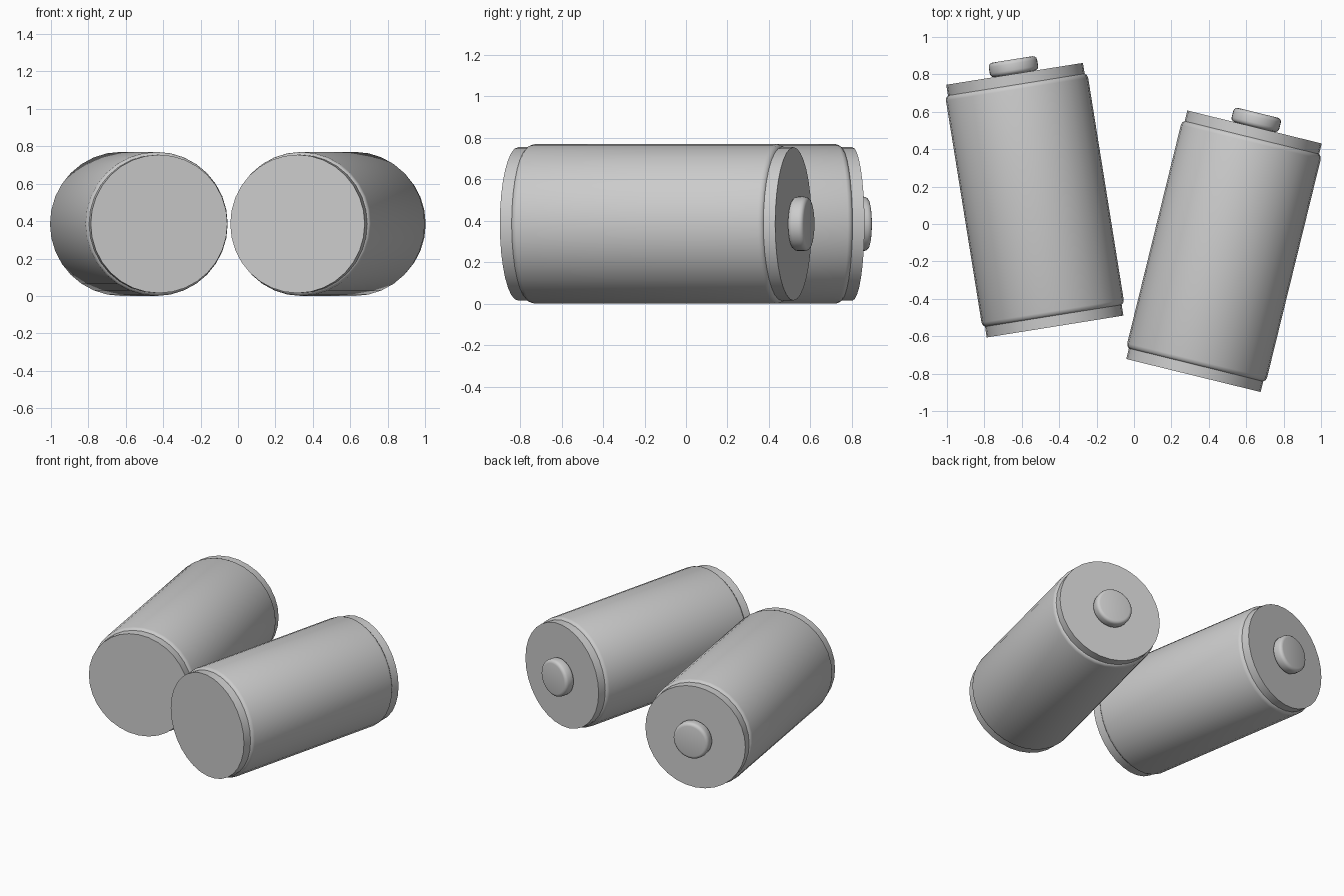
import bpy
import math
from mathutils import Matrix, Vector

cube = bpy.data.objects.get("Cube")
if cube:
    bpy.data.objects.remove(cube, do_unlink=True)

grey = bpy.data.materials.new("plain_grey")
grey.use_nodes = True
colour = (0.6, 0.6, 0.6, 1)
grey.diffuse_color = colour
grey.node_tree.nodes["Principled BSDF"].inputs["Base Color"].default_value = colour

SIDES = 32
LENGTH = 1.368      # both caps included, button excluded
BODY_RADIUS = 0.385
CAP_RADIUS = 0.37
CAP_DEPTH = 0.055


def disc(name, frame, radius, start, end, bevel=0.0):
    """Cylinder along the cell axis, from start to end, with rounded rims."""
    bpy.ops.mesh.primitive_cylinder_add(vertices=SIDES, radius=radius, depth=end - start)
    obj = bpy.context.object
    obj.name = name
    obj.data.materials.append(grey)
    if bevel:
        mod = obj.modifiers.new("rounded_rims", 'BEVEL')
        mod.width = bevel
        mod.segments = 3
        mod.limit_method = 'ANGLE'
        mod.angle_limit = math.radians(60)
        bpy.ops.object.modifier_apply(modifier=mod.name)
    bpy.ops.object.shade_smooth_by_angle(angle=math.radians(35))
    obj.matrix_world = frame @ Matrix.Translation((0, 0, (start + end) / 2))


def battery(side, base, turn):
    # The cell axis lies flat, pointing to the back and turned about z
    frame = (Matrix.Translation(Vector((*base, BODY_RADIUS)))
             @ Matrix.Rotation(math.radians(turn), 4, 'Z')
             @ Matrix.Rotation(math.radians(-90), 4, 'X'))
    top = LENGTH - CAP_DEPTH
    disc(side + "_bottom_cap", frame, CAP_RADIUS, 0, CAP_DEPTH + 0.01)
    disc(side + "_body", frame, BODY_RADIUS, CAP_DEPTH, top, 0.028)
    disc(side + "_top_cap", frame, CAP_RADIUS, top - 0.01, LENGTH)
    disc(side + "_button", frame, 0.131, LENGTH, LENGTH + 0.078, 0.022)


battery("right", (-0.422, -0.548), 9.1)
battery("left", (0.318, -0.81), -13.8)
